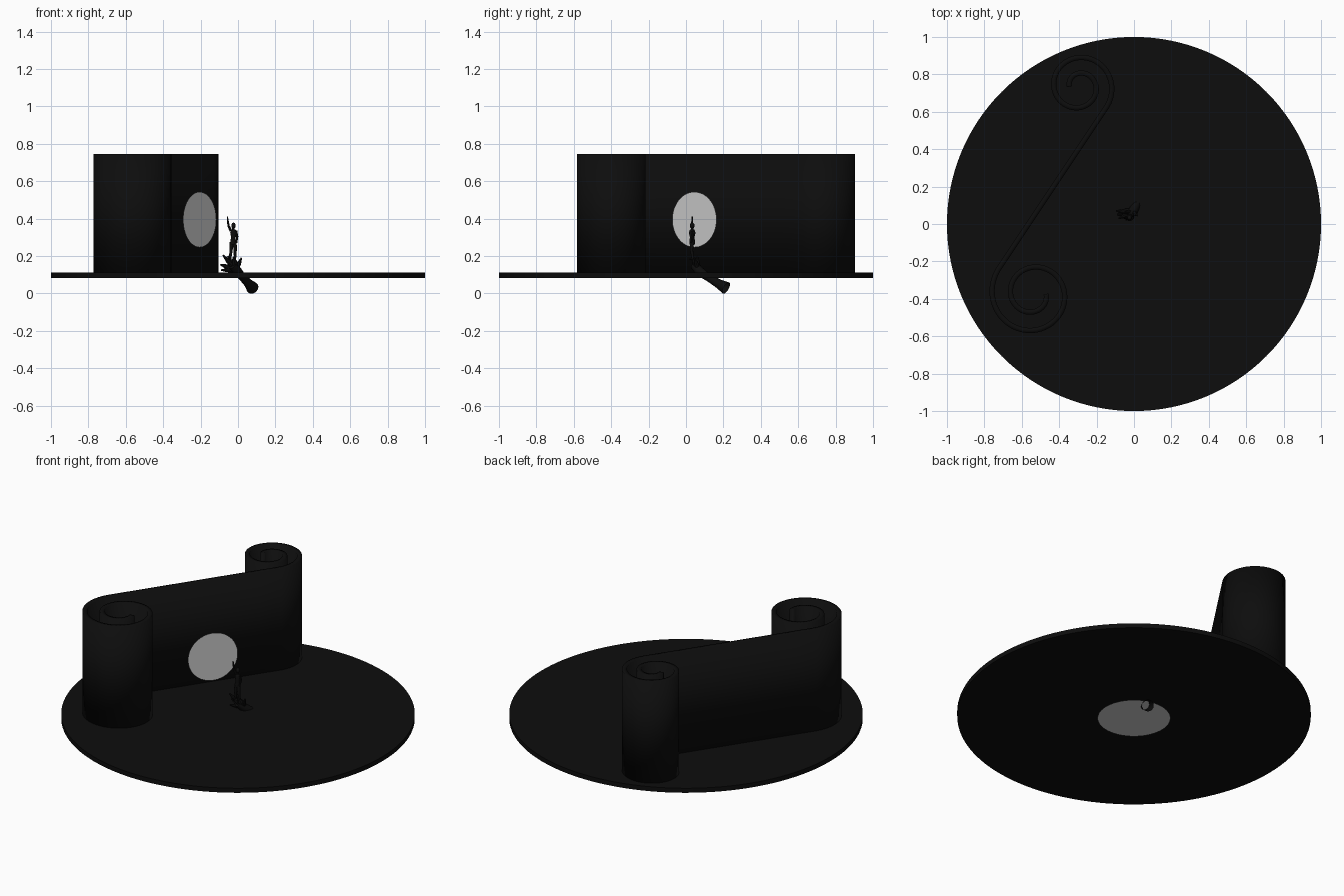
import bpy, bmesh, math
from mathutils import Vector

if "Cube" in bpy.data.objects:
    bpy.data.objects.remove(bpy.data.objects["Cube"])

black = bpy.data.materials.new("black")
black.diffuse_color = (0.004, 0.004, 0.004, 1)
black.use_nodes = True
black.node_tree.nodes["Principled BSDF"].inputs["Base Color"].default_value = black.diffuse_color


def finish(name, bm, mat=black, smooth=True):
    bmesh.ops.recalc_face_normals(bm, faces=bm.faces)
    me = bpy.data.meshes.new(name)
    bm.to_mesh(me)
    bm.free()
    ob = bpy.data.objects.new(name, me)
    bpy.context.collection.objects.link(ob)
    if mat:
        me.materials.append(mat)
    if smooth:
        bpy.ops.object.select_all(action='DESELECT')
        ob.select_set(True)
        bpy.context.view_layer.objects.active = ob
        bpy.ops.object.shade_smooth_by_angle(angle=math.radians(40))
    return ob


def tube(bm, pts, radii, n=12, caps=(True, True)):
    """Tapered tube through pts."""
    pts = [Vector(p) for p in pts]
    rings = []
    for i, (p, r) in enumerate(zip(pts, radii)):
        d = pts[min(i + 1, len(pts) - 1)] - pts[max(i - 1, 0)]
        u = d.cross(Vector((1, 0.1, 0))).normalized()
        v = d.cross(u).normalized()
        rings.append([bm.verts.new(p + r * (u * math.cos(a) + v * math.sin(a)))
                      for a in (2 * math.pi * k / n for k in range(n))])
    for a, b in zip(rings, rings[1:]):
        for k in range(n):
            bm.faces.new((a[k], a[(k + 1) % n], b[(k + 1) % n], b[k]))
    if caps[0]:
        bm.faces.new(rings[0])
    if caps[1]:
        bm.faces.new(rings[-1])


# round stage floor
bpy.ops.mesh.primitive_cylinder_add(vertices=128, radius=1, depth=0.028, location=(0, 0, 0.098))
stage = bpy.context.object
stage.name = "stage_floor"
stage.data.materials.append(black)
bpy.ops.object.shade_smooth_by_angle()


# S-shaped wall with a scroll at each end
def spiral(cx, cy, start, r0, r1, turns, steps=80):
    out = []
    for i in range(steps + 1):
        t = i / steps
        a = math.radians(start) + t * turns * 2 * math.pi
        r = r0 + (r1 - r0) * t
        out.append((cx + r * math.cos(a), cy + r * math.sin(a)))
    return out


low = spiral(-0.54, -0.375, 145, 0.228, 0.07, 1.6)
high = spiral(-0.295, 0.735, -35, 0.184, 0.05, 1.6)
a, b = Vector(low[0]), Vector(high[0])
path = low[::-1] + [tuple(a.lerp(b, k / 8)) for k in range(1, 8)] + high
bm = bmesh.new()
cols = [(bm.verts.new((x, y, 0.11)), bm.verts.new((x, y, 0.745))) for x, y in path]
for p, q in zip(cols, cols[1:]):
    bm.faces.new((p[0], q[0], q[1], p[1]))
wall = finish("scroll_wall", bm)
sol = wall.modifiers.new("thickness", 'SOLIDIFY')
sol.thickness = 0.028
sol.offset = 0


# plain grey light discs: one upright before the wall, one under the floor
def disc(name, radius, loc, rot):
    bpy.ops.mesh.primitive_circle_add(vertices=64, radius=radius, fill_type='NGON',
                                      location=loc, rotation=rot)
    bpy.context.object.name = name


disc("upright_disc", 0.148, (-0.205, 0.045, 0.395), (math.pi / 2, 0, math.atan2(0.8, 0.6)))
disc("under_disc", 0.206, (0, 0, 0.07), (math.pi, 0, 0))

# leaning hollow log pushed through the floor, splintered at its top
bm = bmesh.new()
tube(bm, [(0.078, 0.215, 0.029), (0.055, 0.17, 0.055), (0.025, 0.12, 0.085),
          (-0.005, 0.07, 0.12), (-0.03, 0.045, 0.15)],
     [0.034, 0.024, 0.02, 0.026, 0.022], 16, (False, True))
for tip, r in [((-0.095, 0.07, 0.155), 0.018), ((-0.08, 0.03, 0.205), 0.016),
               ((-0.055, 0.06, 0.2), 0.014), ((-0.025, 0.035, 0.195), 0.02),
               ((0.018, 0.045, 0.19), 0.014), ((-0.09, 0.05, 0.125), 0.014)]:
    base, tip = Vector((-0.01, 0.065, 0.125)), Vector(tip)
    tube(bm, [base, base.lerp(tip, 0.6), tip], [r, r * 0.8, 0.004], 8)
finish("splintered_log", bm)

# small standing figure with one arm raised
bm = bmesh.new()
Y = 0.033
for sx, foot in ((-1, -0.042), (1, -0.016)):
    x = -0.026
    tube(bm, [(x + sx * 0.008, Y, 0.275), (x + sx * 0.011, Y - 0.004, 0.235),
              (foot, Y + 0.004, 0.185)], [0.011, 0.009, 0.006])
    tube(bm, [(foot, Y + 0.006, 0.187), (foot, Y - 0.014, 0.184)], [0.006, 0.004], 8)
tube(bm, [(-0.026, Y, 0.262), (-0.026, Y, 0.28), (-0.025, Y, 0.3), (-0.024, Y, 0.325),
          (-0.025, Y, 0.341)], [0.014, 0.015, 0.012, 0.018, 0.012])
tube(bm, [(-0.025, Y, 0.335), (-0.025, Y, 0.355)], [0.006, 0.006], 8)
tube(bm, [(-0.038, Y, 0.335), (-0.05, Y, 0.36), (-0.054, Y, 0.385), (-0.057, Y, 0.412)],
     [0.008, 0.006, 0.005, 0.003], 8)
tube(bm, [(-0.011, Y, 0.335), (-0.004, Y + 0.004, 0.305), (-0.008, Y - 0.006, 0.27)],
     [0.007, 0.006, 0.004], 8)
n0 = len(bm.verts)
head = bmesh.ops.create_uvsphere(bm, u_segments=16, v_segments=10, radius=0.013)["verts"]
for v in head:
    v.co = Vector((v.co.x * 0.9 - 0.024, v.co.y + Y, v.co.z * 1.2 + 0.363))
finish("standing_figure", bm)
